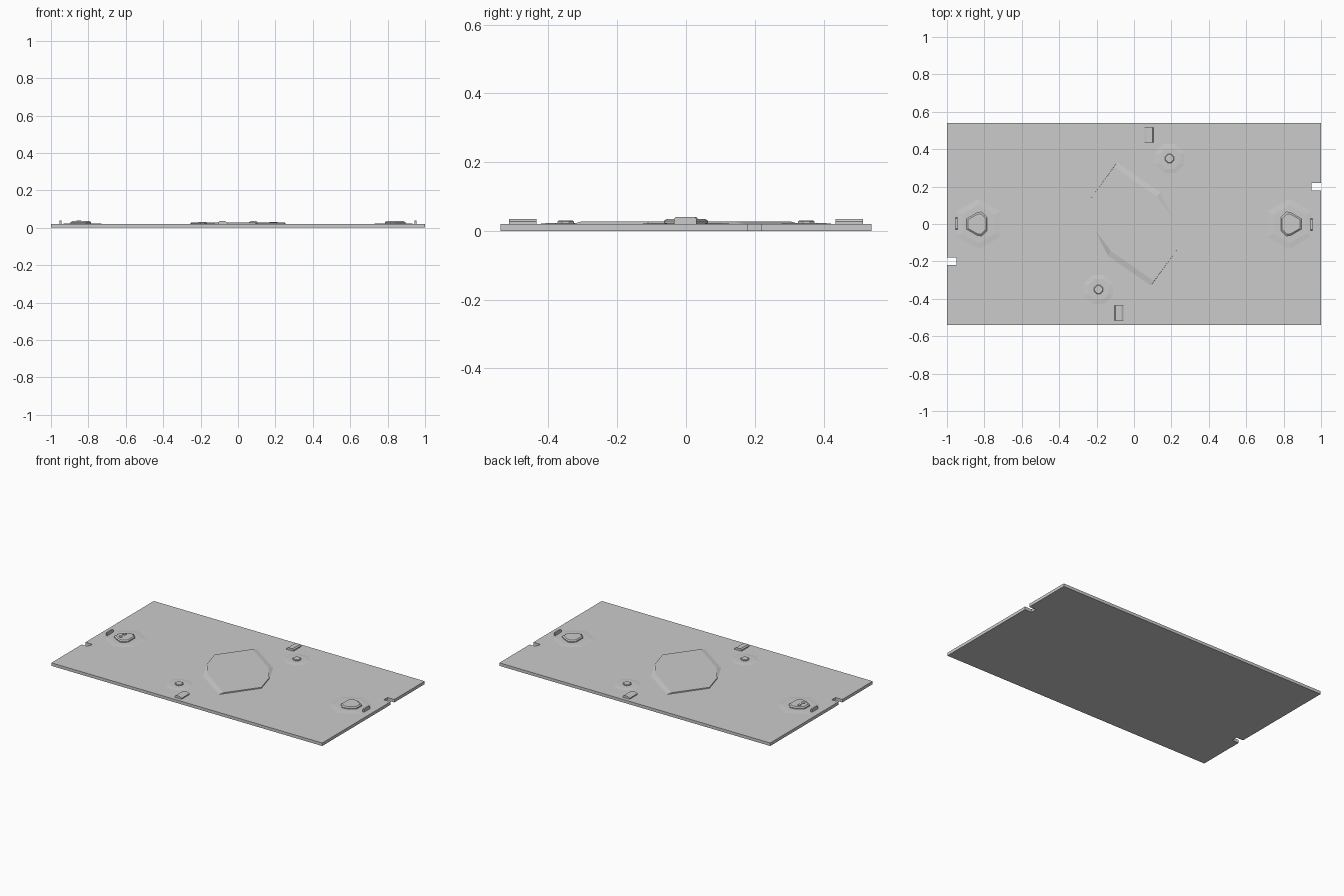
import bpy, bmesh, math

if "Cube" in bpy.data.objects:
    bpy.data.objects.remove(bpy.data.objects["Cube"])

TOP = 0.02


def loft(name, rings):
    """Closed solid through rings of equal point count, given bottom to top."""
    bm = bmesh.new()
    vs = [[bm.verts.new(p) for p in ring] for ring in rings]
    n = len(rings[0])
    for lo, hi in zip(vs, vs[1:]):
        for i in range(n):
            j = (i + 1) % n
            bm.faces.new((lo[i], lo[j], hi[j], hi[i]))
    bm.faces.new(vs[0][::-1])
    bm.faces.new(vs[-1])
    bmesh.ops.recalc_face_normals(bm, faces=bm.faces)
    me = bpy.data.meshes.new(name)
    bm.to_mesh(me)
    bm.free()
    ob = bpy.data.objects.new(name, me)
    bpy.context.collection.objects.link(ob)
    return ob


def flat(pts, z, s=1.0, c=(0, 0)):
    return [(c[0] + (x - c[0]) * s, c[1] + (y - c[1]) * s, z) for x, y in pts]


def ngon(c, r, n, turn=0.0):
    return [(c[0] + r * math.cos(turn + 2 * math.pi * i / n),
             c[1] + r * math.sin(turn + 2 * math.pi * i / n)) for i in range(n)]


def spin(pts, s):
    return [(x * s, y * s) for x, y in pts]


# Board with a notch in each short side
half = [(1, -0.54), (1, 0.18), (0.95, 0.18), (0.95, 0.22), (1, 0.22), (1, 0.54)]
outline = half + spin(half, -1)
loft("board", [flat(outline, 0), flat(outline, TOP)])

# Central raised platform with two ramped sides
h_out = [(-0.09, 0.33), (-0.25, 0.11), (-0.21, -0.03), (-0.14, -0.17)]
h_in = [(-0.107, 0.305), (-0.25, 0.11), (-0.21, -0.03), (-0.123, -0.145)]
# the ramp corners are the first and last points of each half
outer = h_out + spin(h_out, -1)
inner = h_in + spin(h_in, -1)
loft("central_platform", [flat(outer, 0.018), flat(outer, TOP), flat(inner, 0.027)])

# Features repeated with half-turn symmetry
for s, side in ((1, "right"), (-1, "left")):
    # End mound on a shallow hexagonal apron
    c = (0.835 * s, 0)
    apron = spin(ngon((0.83, 0), 0.135, 6, math.pi / 2), s)
    loft("end_apron_" + side, [flat(apron, 0.018), flat(apron, TOP),
                               flat(apron, 0.0225, 0.75, c)])
    mound = spin([(0.785, -0.035), (0.815, -0.064), (0.84, -0.06), (0.895, -0.028),
                  (0.895, 0.028), (0.84, 0.06), (0.815, 0.064), (0.785, 0.035)], s)
    loft("end_mound_" + side, [flat(mound, 0.018), flat(mound, 0.029),
                               flat(mound, 0.035, 0.86, c)])

    # Upright end panel
    panel = [(-0.035, 0.018), (0.03, 0.018), (0.03, 0.036), (0.025, 0.04),
             (-0.03, 0.04), (-0.035, 0.036)]
    loft("end_panel_" + side, [[(x * s, y * s, z) for y, z in panel]
                               for x in (0.945, 0.955)])

    # Edge block with bevelled long sides
    block = [(0.055, 0.018), (0.105, 0.018), (0.105, 0.027), (0.098, 0.035),
             (0.068, 0.035), (0.055, 0.027)]
    loft("edge_block_" + side, [[(x * s, y * s, z) for x, z in block]
                                for y in (0.435, 0.515)])

    # Small disc on a shallow octagonal apron
    c = (0.19 * s, 0.35 * s)
    pad = ngon(c, 0.085, 8, math.pi / 8)
    loft("disc_apron_" + side, [flat(pad, 0.018), flat(pad, TOP),
                                flat(pad, 0.0225, 0.7, c)])
    disc = ngon(c, 0.026, 8, math.pi / 8)
    loft("disc_" + side, [flat(disc, 0.018), flat(disc, 0.027),
                          flat(disc, 0.03, 0.85, c)])

# Two small studs on the left mound
for i, y in enumerate((-0.018, 0.02)):
    stud = ngon((-0.852, y), 0.012, 6)
    loft("mound_stud_%d" % i, [flat(stud, 0.03), flat(stud, 0.039)])
